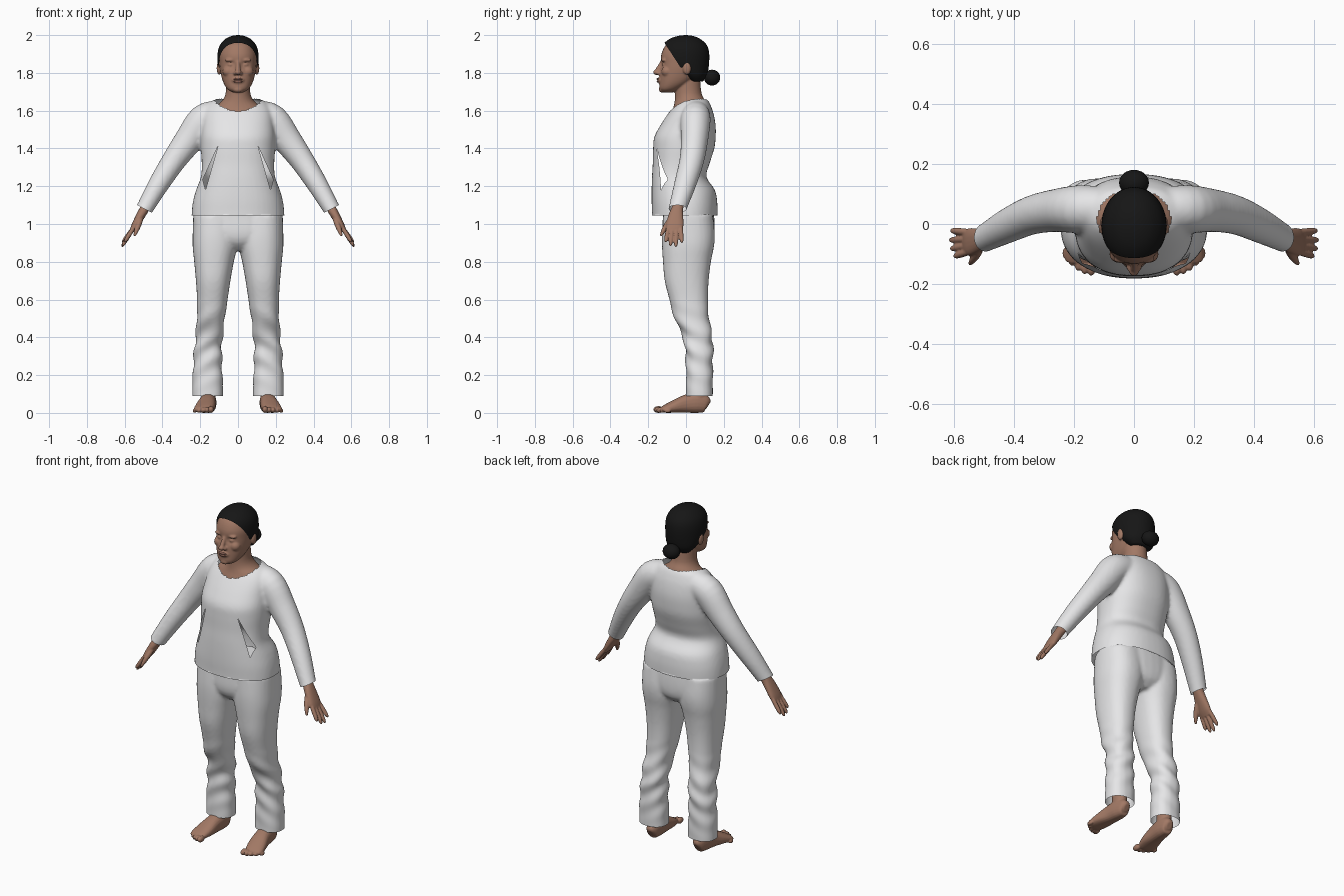
import bpy, bmesh, math
from mathutils import Vector, Matrix

if "Cube" in bpy.data.objects:
    bpy.data.objects.remove(bpy.data.objects["Cube"])


def material(name, rgb):
    m = bpy.data.materials.new(name)
    m.use_nodes = True
    m.diffuse_color = (*rgb, 1)
    bsdf = m.node_tree.nodes["Principled BSDF"]
    bsdf.inputs["Base Color"].default_value = (*rgb, 1)
    bsdf.inputs["Roughness"].default_value = 0.8
    return m


CLOTH = material("white cloth", (0.8, 0.8, 0.81))
SKIN = material("brown skin", (0.36, 0.19, 0.13))
LIP = material("lip brown", (0.31, 0.145, 0.11))
HAIR = material("black hair", (0.008, 0.008, 0.008))


def resample(rows, steps=4):
    """Catmull-Rom interpolation of key rows."""
    out = []
    for i in range(len(rows) - 1):
        p = [Vector(rows[min(max(i + k, 0), len(rows) - 1)]) for k in (-1, 0, 1, 2)]
        for j in range(steps):
            t = j / steps
            out.append(0.5 * (2 * p[1] + (p[2] - p[0]) * t
                              + (2 * p[0] - 5 * p[1] + 4 * p[2] - p[3]) * t ** 2
                              + (3 * p[1] - p[0] - 3 * p[2] + p[3]) * t ** 3))
    return out + [Vector(rows[-1])]


def loft(bm, rows, ref=None, power=2.0, sides=32):
    """Closed loft through rows (x, y, z, ra, rb); level rings unless ref is given."""
    rows = resample(rows)
    rings = []
    for i, r in enumerate(rows):
        a, b = Vector((1, 0, 0)), Vector((0, 1, 0))
        if ref:
            lo, hi = rows[max(i - 1, 0)], rows[min(i + 1, len(rows) - 1)]
            t = (Vector(hi[:3]) - Vector(lo[:3])).normalized()
            b = (Vector(ref) - t * t.dot(Vector(ref))).normalized()
            a = b.cross(t)
        ring = []
        for k in range(sides):
            c, s = math.cos(math.tau * k / sides), math.sin(math.tau * k / sides)
            u = math.copysign(abs(c) ** (2 / power), c) * max(r[3], 0.002)
            v = math.copysign(abs(s) ** (2 / power), s) * max(r[4], 0.002)
            ring.append(bm.verts.new(Vector(r[:3]) + a * u + b * v))
        rings.append(ring)
    for p, q in zip(rings, rings[1:]):
        for k in range(sides):
            n = (k + 1) % sides
            bm.faces.new((p[k], p[n], q[n], q[k]))
    bm.faces.new(rings[0][::-1])
    bm.faces.new(rings[-1])


def profile(rows):
    """(z, half width, front y, back y) to loft rows."""
    return [(0, (f + b) / 2, z, w, (b - f) / 2) for z, w, f, b in rows]


def ball(bm, co, r):
    bmesh.ops.create_uvsphere(bm, u_segments=24, v_segments=14, radius=1,
                              matrix=Matrix.Translation(co) @ Matrix.Diagonal((*r, 1)))


def finish(name, bm, mat, voxel=None, smooth=4, edit=None):
    """Make the object, fuse its pieces, then trim it with the edit function."""
    bmesh.ops.recalc_face_normals(bm, faces=bm.faces[:])
    me = bpy.data.meshes.new(name)
    bm.to_mesh(me)
    ob = bpy.data.objects.new(name, me)
    bpy.context.scene.collection.objects.link(ob)
    if voxel:
        m = ob.modifiers.new("fuse", "REMESH")
        m.mode, m.voxel_size = "VOXEL", voxel
        m = ob.modifiers.new("soften", "SMOOTH")
        m.factor, m.iterations = 0.5, smooth
        dg = bpy.context.evaluated_depsgraph_get()
        me = bpy.data.meshes.new_from_object(ob.evaluated_get(dg))
        ob.modifiers.clear()
        ob.data = me
    if edit:
        bm.clear()
        bm.from_mesh(me)
        edit(bm)
        bm.to_mesh(me)
    bm.free()
    me.materials.clear()
    me.materials.append(mat)
    me.polygons.foreach_set("use_smooth", [True] * len(me.polygons))
    return ob


def slice_off(bm, co, no, test=lambda c: True, clear=True):
    """Cut the tested faces by a plane and drop what lies on the normal's side."""
    faces = [f for f in bm.faces if test(f.calc_center_median())]
    geom = list({e for f in faces for e in f.edges} | {v for f in faces for v in f.verts}) + faces
    bmesh.ops.bisect_plane(bm, geom=geom, plane_co=co, plane_no=no, clear_outer=clear)


# Shirt: torso and sleeves fused, then opened at hem, cuffs, neck and side slits
def trim_shirt(bm):
    slice_off(bm, (0, 0, 1.045), (0, 0, -1), lambda c: abs(c.x) < 0.3)
    tri = [Vector(p) for p in ((0.105, 0, 1.415), (0.187, 0, 1.235), (0.172, 0, 1.18))]
    for s in (1, -1):
        slice_off(bm, (s * 0.495, -0.045, 1.08), (s * 0.45, 0, -0.89), lambda c: c.x * s > 0.4)
        near = lambda c: 0.05 < c.x * s < 0.21 and c.y < -0.02 and 1.15 < c.z < 1.45
        planes = []
        for i in range(3):
            p, q = tri[i], tri[(i + 1) % 3]
            n = (q - p).cross(Vector((0, 1, 0)))
            if n.dot(tri[(i + 2) % 3] - p) > 0:
                n = -n
            planes.append((Vector((s * p.x, 0, p.z)), Vector((s * n.x, 0, n.z))))
        for p, n in planes:
            slice_off(bm, p, n, near, False)
        hole = [f for f in bm.faces if near(f.calc_center_median())
                and all((f.calc_center_median() - p).dot(n) < 0 for p, n in planes)]
        bmesh.ops.delete(bm, geom=hole, context="FACES")
    neck = [f for f in bm.faces for c in [f.calc_center_median()]
            if c.z > 1.5 and (c.x / 0.122) ** 2 + ((c.y - 0.015) / 0.1) ** 2 < 1]
    bmesh.ops.delete(bm, geom=neck, context="FACES")


bm = bmesh.new()
loft(bm, profile([
    (1.0, .246, -.18, .165), (1.06, .245, -.18, .167), (1.12, .238, -.182, .165),
    (1.18, .222, -.182, .153), (1.25, .196, -.18, .108), (1.32, .192, -.176, .125),
    (1.4, .197, -.174, .15), (1.46, .197, -.168, .157), (1.52, .192, -.137, .157),
    (1.58, .185, -.098, .147), (1.62, .168, -.068, .134), (1.65, .14, -.04, .12),
    (1.67, .09, -.01, .1)]), power=2.3, sides=48)
for s in (1, -1):
    loft(bm, [(s * x, y, z, a, b) for x, y, z, a, b in (
        (.1, .055, 1.58, .075, .07), (.18, .05, 1.55, .085, .08), (.26, .045, 1.445, .076, .072),
        (.34, .03, 1.335, .064, .065), (.42, -.005, 1.21, .055, .058),
        (.495, -.045, 1.08, .045, .047), (.53, -.06, 1.02, .043, .045))], ref=(0, 1, 0))
finish("shirt", bm, CLOTH, 0.01, 5, trim_shirt)


# Trousers: pelvis and legs fused, creased at the shins, opened at the hems
def trim_trousers(bm):
    bm.normal_update()
    for v in bm.verts:
        fade = max(0, 1 - abs(v.co.z - 0.35) / 0.25)
        v.co += v.normal * 0.006 * fade * math.sin(v.co.z * 55 + abs(v.co.x) * 35 + v.co.y * 20)
    slice_off(bm, (0, 0, 0.09), (0, 0, -1))


bm = bmesh.new()
loft(bm, profile([(.86, .08, -.07, .1), (.9, .17, -.11, .14), (.95, .226, -.125, .152),
                  (1.03, .238, -.123, .15), (1.1, .22, -.12, .14)]), power=2.2)
for s in (1, -1):
    loft(bm, [(s * (i + o) / 2, (f + b) / 2, z, (o - i) / 2, (b - f) / 2) for z, i, o, f, b in (
        (.05, .08, .242, 0, .142), (.15, .08, .242, 0, .142), (.25, .085, .237, 0, .142),
        (.35, .085, .23, -.007, .142), (.42, .08, .223, -.022, .137), (.5, .07, .218, -.062, .122),
        (.6, .055, .217, -.088, .117), (.7, .04, .223, -.113, .12), (.8, .022, .232, -.122, .132),
        (.88, .004, .24, -.127, .148), (.95, 0, .24, -.127, .152), (1.05, 0, .237, -.12, .142))],
        power=2.3)
finish("trousers", bm, CLOTH, 0.01, 4, trim_trousers)

# Head and neck: skull with eye sockets, plus fused features
bm = bmesh.new()
loft(bm, profile([
    (1.697, .03, -.125, -.07), (1.715, .057, -.14, -.03), (1.75, .078, -.141, .03),
    (1.8, .092, -.139, .08), (1.85, .098, -.134, .1), (1.9, .098, -.13, .105),
    (1.95, .08, -.105, .085), (1.98, .045, -.055, .05)]), power=2.2, sides=48)
for v in bm.verts:
    d = (Vector((abs(v.co.x), v.co.y, v.co.z)) - Vector((.037, -.126, 1.843))).length
    v.co.y += 0.014 * math.exp(-(d / 0.02) ** 2)
loft(bm, profile([(1.54, .15, -.085, .12), (1.585, .148, -.078, .12), (1.62, .125, -.066, .113),
                  (1.65, .086, -.06, .103), (1.69, .066, -.058, .083), (1.76, .062, -.06, .075)]))
loft(bm, [(0, -.12, 1.868, .011, .011), (0, -.135, 1.84, .011, .012), (0, -.15, 1.81, .014, .014),
          (0, -.152, 1.795, .014, .01)], ref=(0, 1, 0))
ball(bm, (0, -.156, 1.803), (.017, .018, .014))
ball(bm, (0, -.133, 1.761), (.034, .019, .02))
ball(bm, (0, -.125, 1.712), (.028, .019, .017))
for s in (1, -1):
    ball(bm, (s * .015, -.144, 1.798), (.011, .013, .01))
    ball(bm, (s * .04, -.117, 1.868), (.03, .014, .01))
    ball(bm, (s * .037, -.112, 1.842), (.019, .014, .012))
    ball(bm, (s * .05, -.1, 1.808), (.032, .03, .03))
    ball(bm, (s * .1, .005, 1.825), (.013, .022, .035))
finish("head_and_neck", bm, SKIN, 0.005, 2)

bm = bmesh.new()
ball(bm, (0, -.146, 1.767), (.025, .01, .006))
ball(bm, (0, -.145, 1.755), (.023, .01, .007))
finish("lips", bm, LIP)

# Hair: cap cut along a sloping hairline, and a bun
bm = bmesh.new()
loft(bm, profile([
    (1.755, .06, .02, .09), (1.79, .09, -.04, .112), (1.85, .107, -.122, .122),
    (1.91, .107, -.134, .122), (1.95, .094, -.122, .108), (1.98, .066, -.086, .075),
    (1.995, .035, -.045, .04), (2.0, .004, -.006, .004)]), sides=64)
finish("hair_cap", bm, HAIR, edit=lambda b: slice_off(b, (0, -.108, 1.95), (0, -1, -.65)))
bm = bmesh.new()
ball(bm, (0, .138, 1.775), (.05, .043, .042))
finish("hair_bun", bm, HAIR)

# Hands and feet
for s, side in ((1, "left"), (-1, "right")):
    def limb(rows, ref, power=2.0):
        loft(bm, [(s * r[0], *r[1:]) for r in rows], ref, power, 20)

    bm = bmesh.new()
    limb([(.475, -.038, 1.115, .026, .03), (.495, -.046, 1.08, .025, .031),
          (.518, -.054, 1.04, .023, .04), (.548, -.06, .988, .018, .046),
          (.565, -.061, .958, .011, .038)], (0, 1, 0), 2.3)
    fingers = [(-.092, .6, -.108, .905), (-.071, .612, -.083, .884),
               (-.05, .615, -.054, .88), (-.028, .611, -.022, .902)]
    for y, tx, ty, tz in fingers:
        base, tip = Vector((.55, y, .985)), Vector((tx, ty, tz))
        limb([(*base.lerp(tip, t), r, r) for t, r in
              ((0, .011), (.5, .0115), (.85, .01), (1, .005))], (0, 1, 0))
    limb([(.512, -.065, 1.045, .016, .016), (.525, -.098, 1.0, .015, .015),
          (.538, -.119, .965, .012, .012), (.548, -.133, .937, .006, .006)], (0, 1, 0))
    finish(side + "_hand", bm, SKIN, 0.004, 2)

    bm = bmesh.new()
    limb([(.152, .118, .04, .015, .02), (.153, .105, .046, .032, .044),
          (.156, .06, .054, .042, .054), (.162, 0, .048, .045, .048),
          (.172, -.06, .034, .052, .034), (.184, -.11, .021, .05, .021),
          (.188, -.132, .017, .04, .012)], (0, 0, 1), 2.4)
    limb([(.156, .06, .05, .04, .048), (.157, .065, .1, .037, .045),
          (.16, .07, .2, .04, .048)], None)
    for i in range(5):
        r = 0.018 - 0.0016 * i
        ball(bm, (s * (.143 + .0215 * i), -.146 + .003 * i * i, r), (r * .85, .027 - .002 * i, r))
    finish(side + "_foot", bm, SKIN, 0.004, 2)
